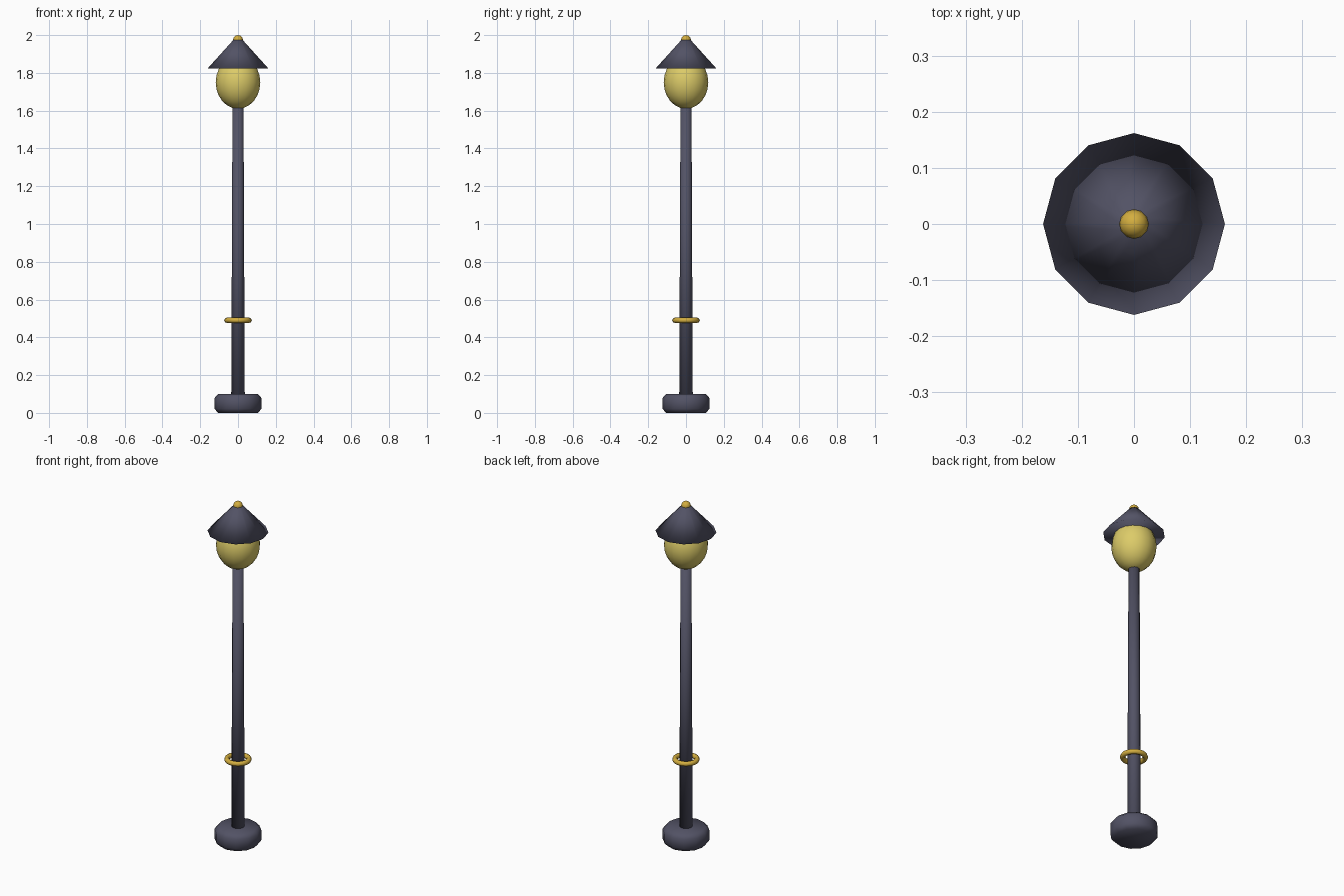
import bpy
import bmesh
from math import cos, sin, tau

cube = bpy.data.objects.get("Cube")
if cube:
    bpy.data.objects.remove(cube, do_unlink=True)


def material(name, rgb):
    mat = bpy.data.materials.new(name)
    mat.use_nodes = True
    color = (*rgb, 1.0)
    mat.diffuse_color = color
    mat.node_tree.nodes["Principled BSDF"].inputs["Base Color"].default_value = color
    return mat


iron = material("dark iron", (0.085, 0.085, 0.13))
brass = material("brass", (0.65, 0.42, 0.05))
glow = material("warm glass", (0.72, 0.6, 0.14))


def lathe(name, profile, mat, sides=12):
    """Closed solid turned about z from (radius, height) points, bottom to top."""
    bm = bmesh.new()
    rings = [[bm.verts.new((r * cos(tau * i / sides), r * sin(tau * i / sides), z))
              for i in range(sides)] for r, z in profile]
    for low, high in zip(rings, rings[1:]):
        for i in range(sides):
            j = (i + 1) % sides
            bm.faces.new((low[i], low[j], high[j], high[i]))
    bm.faces.new(rings[0][::-1])
    bm.faces.new(rings[-1])
    mesh = bpy.data.meshes.new(name)
    bm.to_mesh(mesh)
    bm.free()
    obj = bpy.data.objects.new(name, mesh)
    bpy.context.collection.objects.link(obj)
    return finish(obj, name, mat)


def finish(obj, name, mat):
    obj.name = obj.data.name = name
    obj.data.materials.append(mat)
    obj.data.shade_smooth()
    return obj


def ball(name, z, radius, height, mat, segments, rings):
    bpy.ops.mesh.primitive_uv_sphere_add(segments=segments, ring_count=rings,
                                         radius=1, location=(0, 0, z))
    obj = bpy.context.object
    obj.scale = (radius, radius, height)
    return finish(obj, name, mat)


# Chamfered foot and tapered post
lathe("base", [(0.105, 0), (0.125, 0.022), (0.125, 0.078), (0.105, 0.1)], iron)
lathe("post", [(0.036, 0.05), (0.029, 1.66)], iron)

# Loose ring around the lower post
bpy.ops.mesh.primitive_torus_add(major_radius=0.059, minor_radius=0.014,
                                 major_segments=24, minor_segments=8,
                                 location=(0, 0, 0.49))
finish(bpy.context.object, "collar_ring", brass)

# Lamp globe, conical shade and finial
ball("globe", 1.75, 0.118, 0.14, glow, 16, 12)
lathe("shade", [(0.162, 1.822), (0.024, 1.975)], iron)
ball("finial", 1.974, 0.026, 0.026, brass, 12, 8)
